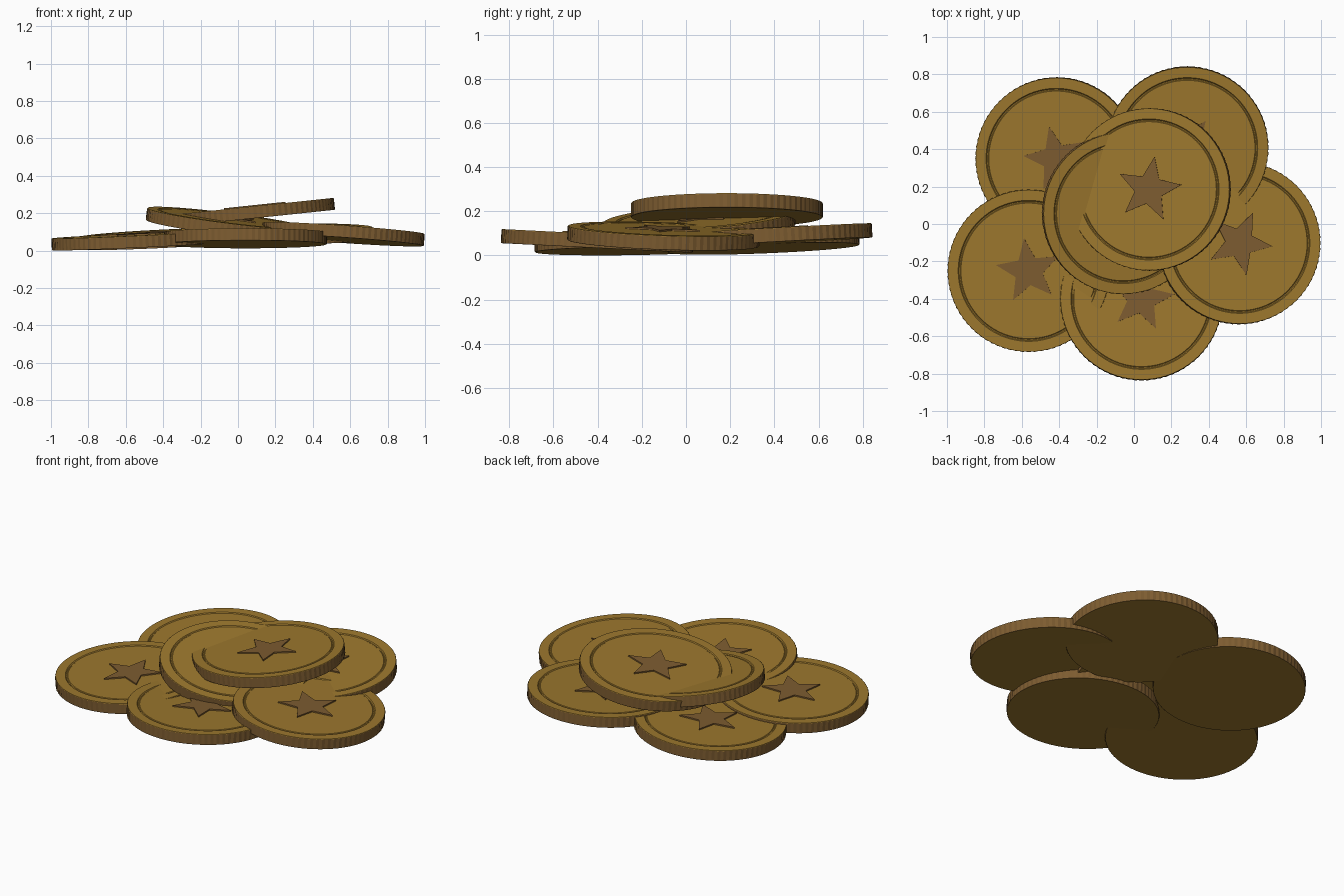
import bpy, bmesh, math
from mathutils import Vector, Matrix

if "Cube" in bpy.data.objects:
    bpy.data.objects.remove(bpy.data.objects["Cube"])

R, HALF = 0.435, 0.032      # coin radius and half thickness
RIBS = 80                   # milled ribs around the edge
SEG = RIBS * 2


def material(name, rgb):
    m = bpy.data.materials.new(name)
    m.diffuse_color = (*rgb, 1)
    m.use_nodes = True
    m.node_tree.nodes["Principled BSDF"].inputs["Base Color"].default_value = m.diffuse_color
    return m


gold = material("gold", (0.335, 0.187, 0.027))
brown = material("brown", (0.205, 0.107, 0.030))


def make_object(name, bm, mats, matrix):
    bmesh.ops.recalc_face_normals(bm, faces=bm.faces)
    me = bpy.data.meshes.new(name)
    bm.to_mesh(me)
    bm.free()
    for m in mats:
        me.materials.append(m)
    ob = bpy.data.objects.new(name, me)
    ob.matrix_world = matrix
    bpy.context.collection.objects.link(ob)


def coin_disc(name, matrix):
    # Lathe profile: underside, milled edge, rim, narrow step, inner field
    profile = [(R - 0.003, -HALF), (R, -HALF + 0.003), (R, HALF - 0.003),
               (R - 0.003, HALF), (0.377, HALF), (0.372, HALF - 0.005),
               (0.366, HALF - 0.005), (0.362, HALF - 0.002)]
    bm = bmesh.new()
    rings = []
    for k, (r, z) in enumerate(profile):
        ring = []
        for i in range(SEG):
            a = 2 * math.pi * i / SEG
            rr = r - (0.003 if k in (1, 2) and i % 2 else 0)
            ring.append(bm.verts.new((rr * math.cos(a), rr * math.sin(a), z)))
        rings.append(ring)
    for k in range(len(rings) - 1):
        for i in range(SEG):
            j = (i + 1) % SEG
            f = bm.faces.new((rings[k][i], rings[k][j],
                              rings[k + 1][j], rings[k + 1][i]))
            f.material_index = 1 if k in (0, 1) else 0
    bm.faces.new(rings[0][::-1])
    bm.faces.new(rings[-1])
    make_object(name, bm, (gold, brown), matrix)


def coin_star(name, matrix, phase):
    # Thin raised five-pointed plate
    bm = bmesh.new()
    pts = []
    for i in range(10):
        r = 0.077 if i % 2 else 0.177
        a = math.radians(phase + 36 * i)
        pts.append(bm.verts.new((r * math.cos(a), r * math.sin(a), HALF - 0.003)))
    base = bm.faces.new(pts)
    top = bmesh.ops.extrude_face_region(bm, geom=[base])
    moved = [g for g in top["geom"] if isinstance(g, bmesh.types.BMVert)]
    bmesh.ops.translate(bm, verts=moved, vec=(0, 0, 0.009))
    make_object(name, bm, (brown,), matrix)


# name, centre x y z, slope along x and y, star angle
coins = [
    ("front_left", -0.562, -0.25, 0.053, 0.045, 0.015, 98),
    ("front", 0.04, -0.402, 0.066, 0.0, -0.05, 80),
    ("right", 0.562, -0.102, 0.088, -0.07, -0.035, 66),
    ("back_right", 0.285, 0.408, 0.090, 0.01, 0.055, 56),
    ("back_left", -0.413, 0.35, 0.063, 0.05, 0.04, 103),
    ("upper_left", -0.058, 0.06, 0.143, -0.125, 0.066, 111),
    ("top", 0.083, 0.185, 0.205, 0.105, 0.0, 80),
]

for name, x, y, z, sx, sy, phase in coins:
    tilt = Vector((0, 0, 1)).rotation_difference(Vector((-sx, -sy, 1)).normalized())
    mat = Matrix.Translation((x, y, z)) @ tilt.to_matrix().to_4x4()
    coin_disc(name + "_coin", mat)
    coin_star(name + "_star", mat, phase)
